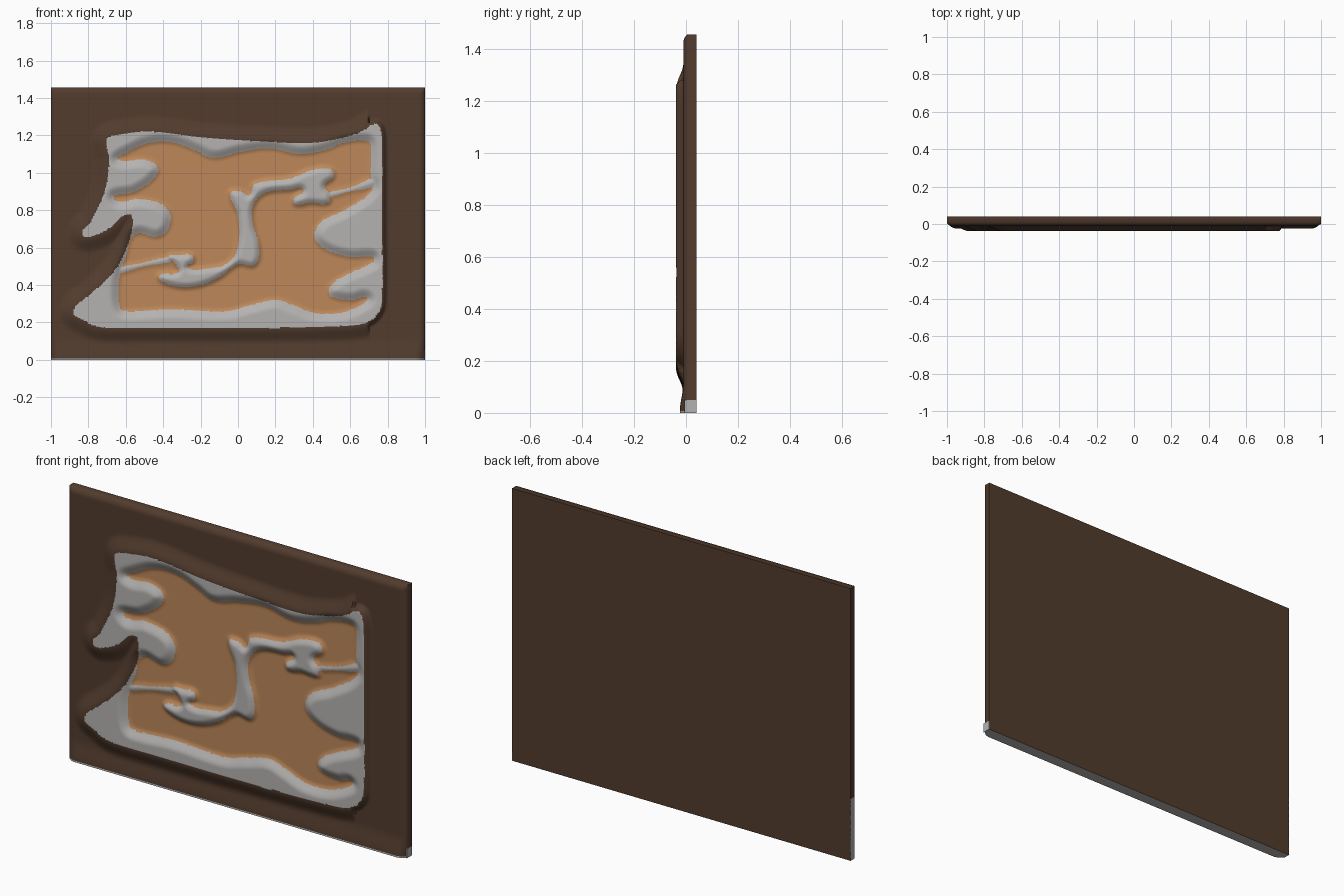
import bpy, bmesh, math
from mathutils import Vector, geometry, kdtree

if "Cube" in bpy.data.objects:
    bpy.data.objects.remove(bpy.data.objects["Cube"], do_unlink=True)

HEIGHT = 1.455
BACK = 0.04
CELL = 0.008


def make_material(name, color):
    mat = bpy.data.materials.new(name)
    mat.use_nodes = True
    mat.diffuse_color = (*color, 1)
    bsdf = mat.node_tree.nodes["Principled BSDF"]
    bsdf.inputs["Base Color"].default_value = (*color, 1)
    bsdf.inputs["Roughness"].default_value = 0.9
    return mat


brown = make_material("dark brown", (0.085, 0.045, 0.027))
tan = make_material("tan orange", (0.51, 0.245, 0.1))
grey = make_material("light grey", (0.46, 0.45, 0.44))


class Outline:
    """Smooth closed outline through points given in hundredths of a unit."""

    def __init__(self, points):
        knots = [Vector((x, z, 0)) / 100 for x, z in points]
        count = len(knots)
        tangents = [(knots[(i + 1) % count] - knots[i - 1]).normalized()
                    for i in range(count)]
        self.samples = []
        for i in range(count):
            j = (i + 1) % count
            length = (knots[j] - knots[i]).length
            steps = max(3, int(length / 0.003))
            self.samples += geometry.interpolate_bezier(
                knots[i], knots[i] + tangents[i] * length * 0.36,
                knots[j] - tangents[j] * length * 0.36, knots[j], steps + 1)[:-1]
        total = len(self.samples)
        self.tree = kdtree.KDTree(total)
        for i, sample in enumerate(self.samples):
            self.tree.insert(sample, i)
        self.tree.balance()
        area = sum(self.samples[i - 1].cross(self.samples[i]).z for i in range(total))
        self.turn = math.copysign(1, area)

    def measure(self, x, z):
        """Signed distance, positive inside, and the nearest outline point."""
        point = Vector((x, z, 0))
        near, i, distance = self.tree.find(point)
        along = self.samples[(i + 1) % len(self.samples)] - self.samples[i - 1]
        side = along.cross(point - near).z * self.turn
        return math.copysign(distance, side), near


# Flag silhouette with its ragged left side
flag = Outline([
    (-70, 113), (-70, 118), (-66, 120), (-47, 122), (-20, 119), (9, 117),
    (39, 116), (57, 119), (66, 122), (73, 126), (76, 124), (77, 114),
    (77, 75), (77, 32), (75, 25), (69, 20), (55, 18), (0, 17), (-47, 17),
    (-68, 17), (-76, 18), (-82, 21), (-88, 26), (-79, 35), (-69, 44),
    (-62, 54), (-57, 68), (-57, 77), (-61, 77), (-68, 71), (-75, 67),
    (-83, 67), (-78, 75), (-71, 91), (-69, 107)])

# Inner edge of the border, wrapping round the side lobes
field = Outline([
    (-64, 107), (-59, 111), (-47, 116), (-34, 116), (-23, 112), (-13, 108),
    (1, 111), (17, 113), (33, 110), (46, 112), (57, 116), (69, 117),
    (71, 114), (71, 99), (72, 91), (57, 80), (45, 74), (41, 66), (47, 59),
    (60, 55), (72, 55), (72, 52), (57, 45), (49, 39), (50, 34), (61, 32),
    (69, 33), (65, 29), (54, 25), (41, 25), (30, 29), (20, 32), (6, 29),
    (-7, 26), (-36, 27), (-60, 26), (-63, 28), (-64, 37), (-63, 46),
    (-60, 55), (-55, 67), (-42, 66), (-36, 74), (-39, 82), (-52, 86),
    (-66, 86), (-55, 90), (-45, 97), (-43, 103), (-50, 107)])

# Winding ridge in the middle of the field
ridge = Outline([
    (-4, 89), (1, 90), (6, 88), (9, 94), (28, 97), (38, 101), (49, 102),
    (51, 98), (46, 93), (49, 88), (48, 84), (39, 84), (31, 83), (30, 86),
    (35, 91), (28, 91), (14, 89), (8, 82), (8, 72), (11, 61), (9, 51),
    (0, 51), (-12, 43), (-26, 39), (-39, 41), (-42, 45), (-32, 47),
    (-34, 52), (-37, 55), (-31, 56), (-25, 56), (-24, 53), (-27, 49),
    (-15, 49), (-5, 52), (0, 61), (0, 77)])

# Thin streaks joining the ridge ends to the border
left_streak = Outline([(-66, 46), (-64, 49), (-50, 52), (-36, 55),
                       (-34, 53), (-50, 50)])
right_streak = Outline([(73, 97), (73, 93), (60, 90), (48, 87),
                        (48, 89), (60, 92)])
raised = [ridge, left_streak, right_streak]


def smooth(t):
    t = min(max(t, 0), 1)
    return t * t * (3 - 2 * t)


def front_depth(x, z):
    """How far the front stands forward: relief, bottom lip and rounded rim."""
    outside = max(-flag.measure(x, z)[0], 0)
    border = smooth((0.02 - field.measure(x, z)[0]) / 0.07)
    fade = smooth(1 - outside / (0.03 if x > 0.7 else 0.09))
    relief = 0.028 * border * fade
    for shape, height in zip(raised, (0.025, 0.012, 0.012)):
        relief = max(relief, height * smooth((shape.measure(x, z)[0] + 0.025) / 0.055))
    lip = 0.014 * smooth(1 - z / 0.12) * smooth((1 - abs(x)) / 0.05)
    rim = min(1 - abs(x), HEIGHT - z)
    return 0.01 + relief + lip - 0.015 * (1 - min(rim / 0.03, 1)) ** 2


def color_index(x, z):
    if flag.measure(x, z)[0] < 0:
        return 0
    in_field = field.measure(x, z)[0] > 0
    on_raised = any(shape.measure(x, z)[0] > 0 for shape in raised)
    return 1 if in_field and not on_raised else 2


# Panel front: fine sheet with its vertices drawn onto the colour outlines
bm = bmesh.new()
bmesh.ops.create_grid(bm, x_segments=250, y_segments=182, size=1)
for vert in bm.verts:
    x, z = vert.co.x, (vert.co.y + 1) / 2 * HEIGHT
    for outline in [flag, field] + raised:
        distance, near = outline.measure(x, z)
        if abs(distance) < CELL * 0.45:
            x, z = near.x, near.y
            break
    vert.co = (x, -front_depth(x, z), z)
for face in bm.faces:
    center = face.calc_center_median()
    face.material_index = color_index(center.x, center.z)

# Panel sides and flat back
rim_edges = [edge for edge in bm.edges if edge.is_boundary]
walls = bmesh.ops.extrude_edge_only(bm, edges=rim_edges)["geom"]
for vert in (v for v in walls if isinstance(v, bmesh.types.BMVert)):
    vert.co.y = BACK
for face in (f for f in walls if isinstance(f, bmesh.types.BMFace)):
    face.material_index = 0
open_edges = [edge for edge in bm.edges if edge.is_boundary]
for face in bmesh.ops.contextual_create(bm, geom=open_edges)["faces"]:
    face.material_index = 0
bmesh.ops.recalc_face_normals(bm, faces=bm.faces)
# Underside and lowest edge are bare grey
for face in bm.faces:
    if max(v.co.z for v in face.verts) < 0.012:
        face.material_index = 2

mesh = bpy.data.meshes.new("relief_panel")
bm.to_mesh(mesh)
bm.free()
for mat in (brown, tan, grey):
    mesh.materials.append(mat)
panel = bpy.data.objects.new("relief_panel", mesh)
bpy.context.collection.objects.link(panel)
bpy.ops.object.select_all(action="DESELECT")
panel.select_set(True)
bpy.context.view_layer.objects.active = panel
bpy.ops.object.shade_smooth_by_angle(angle=math.radians(60))

# Bare patches low on the two side edges
for name, side, front, tall in (("left_edge_patch", 1, -0.005, 0.05),
                                ("right_edge_patch", -1, 0.008, 0.33)):
    bpy.ops.mesh.primitive_cube_add(
        size=1, location=(side * 0.999, (front + BACK) / 2, tall / 2))
    patch = bpy.context.object
    patch.name = name
    patch.scale = (0.004, BACK - front, tall)
    patch.data.materials.append(grey)
